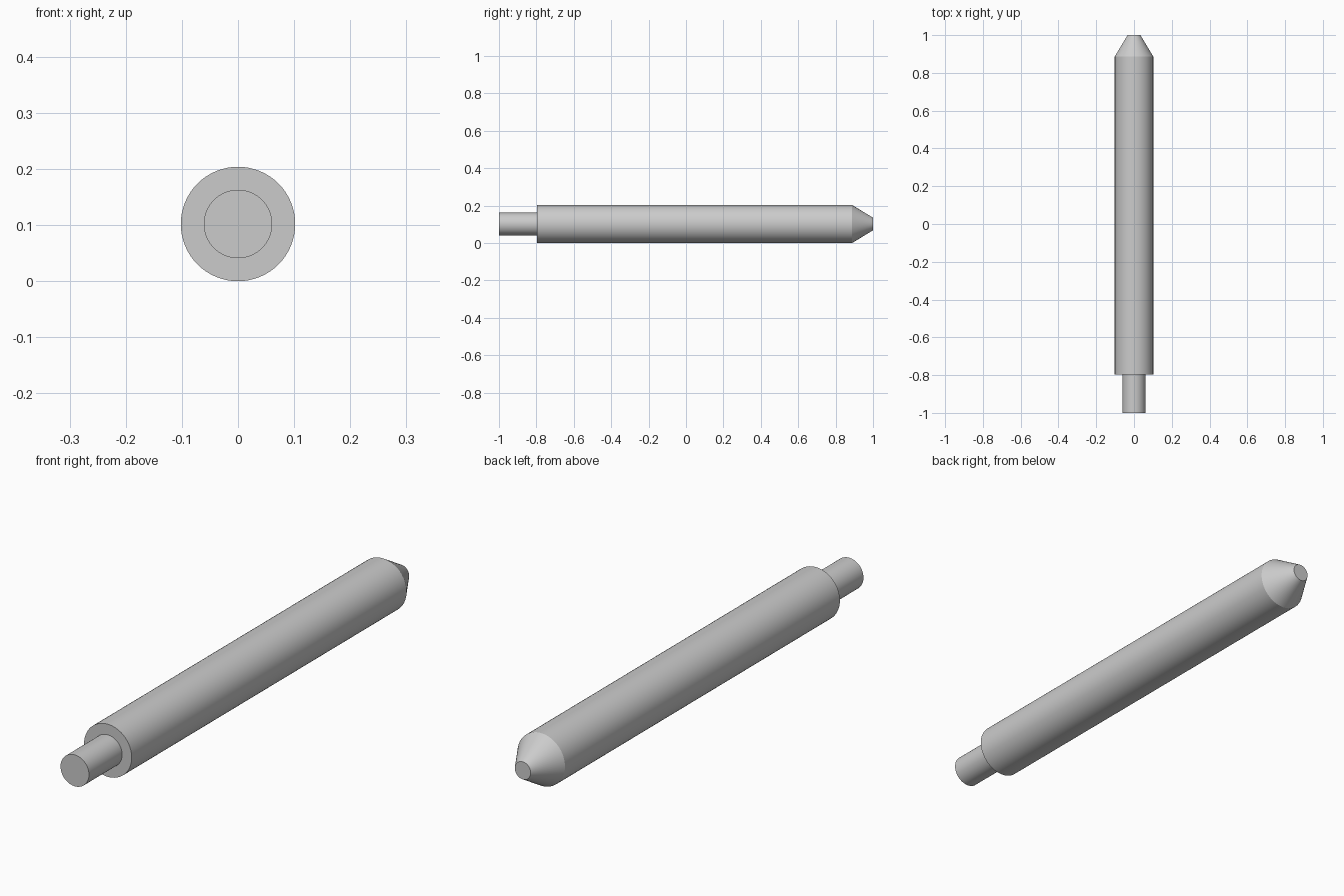
import bpy, bmesh, math
from mathutils import Vector, Matrix

if "Cube" in bpy.data.objects:
    bpy.data.objects.remove(bpy.data.objects["Cube"])

R = 0.102      # body radius, also the axis height
SEG = 64

# Half profile along the axis: (radius, y)
profile = [(0.061, -1.0), (0.061, -0.797), (R, -0.797),
           (R, 0.887), (0.034, 1.0)]

# Revolve the profile around the y axis
bm = bmesh.new()
rings = []
for r, y in profile:
    rings.append([bm.verts.new((r * math.sin(2 * math.pi * i / SEG), y,
                                R + r * math.cos(2 * math.pi * i / SEG)))
                  for i in range(SEG)])
for a, b in zip(rings, rings[1:]):
    for i in range(SEG):
        j = (i + 1) % SEG
        bm.faces.new((a[i], a[j], b[j], b[i]))

# End caps
bm.faces.new(rings[0])
bm.faces.new(rings[-1])
bmesh.ops.recalc_face_normals(bm, faces=bm.faces)

mesh = bpy.data.meshes.new("stepped_pin")
bm.to_mesh(mesh)
bm.free()
pin = bpy.data.objects.new("stepped_pin", mesh)
bpy.context.collection.objects.link(pin)

# Smooth round sides, sharp shoulders
bpy.context.view_layer.objects.active = pin
pin.select_set(True)
bpy.ops.object.shade_smooth_by_angle(angle=math.radians(25))
